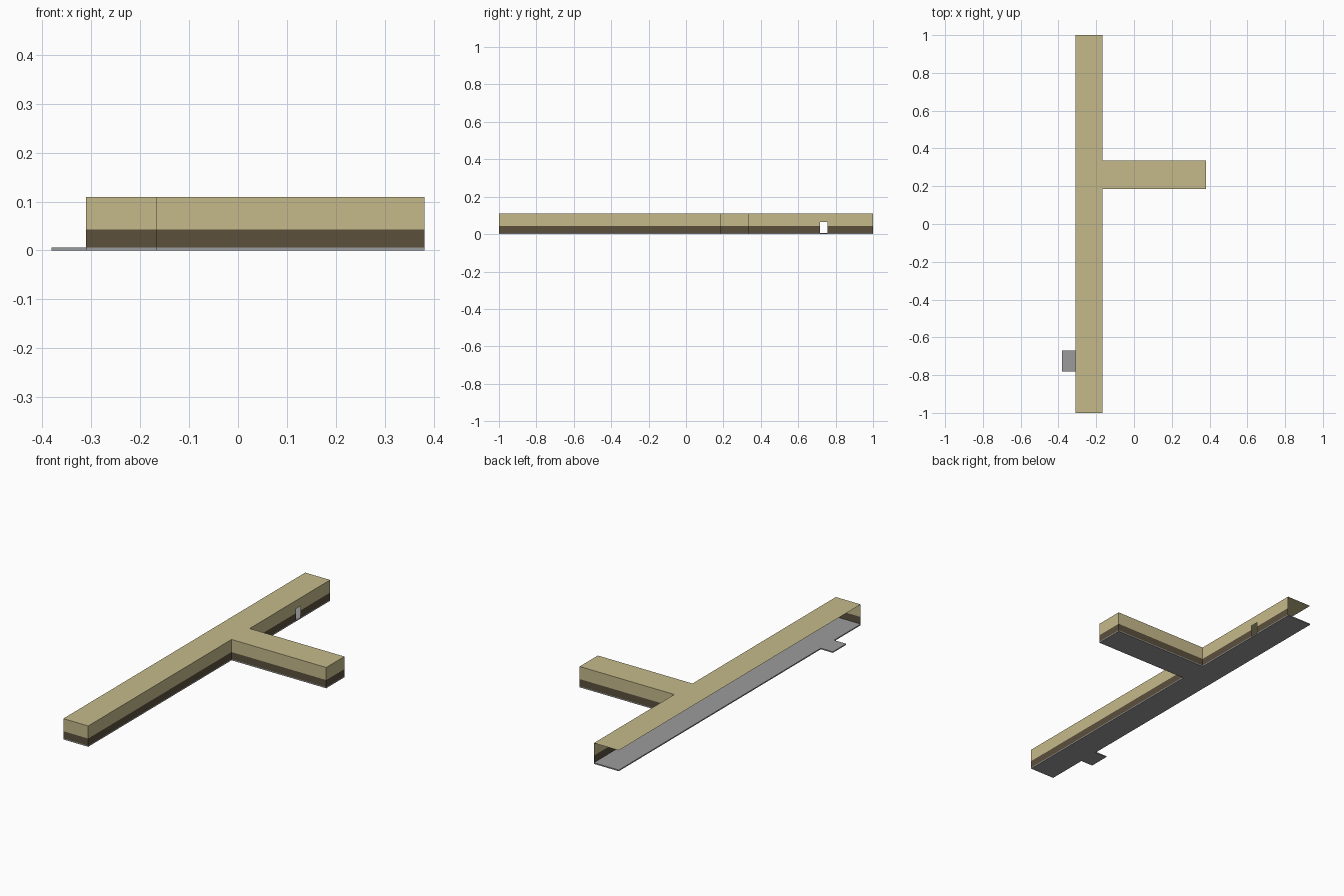
import bpy, bmesh

if "Cube" in bpy.data.objects:
    bpy.data.objects.remove(bpy.data.objects["Cube"])


def material(name, rgb):
    m = bpy.data.materials.new(name)
    m.diffuse_color = (*rgb, 1)
    m.use_nodes = True
    m.node_tree.nodes["Principled BSDF"].inputs["Base Color"].default_value = m.diffuse_color
    return m


WALL = material("sand wall", (0.56, 0.49, 0.26))
DADO = material("dark brown dado", (0.105, 0.08, 0.046))
FLOOR = material("grey floor", (0.33, 0.33, 0.33))

XW, XE, XB = -0.311, -0.167, 0.381      # corridor west, east, branch end
Y0, Y1, YS, YN = -1.0, 1.0, 0.185, 0.335
ZF, ZD, ZH, ZC = 0.006, 0.043, 0.066, 0.109  # floor, dado, hatch top, ceiling
HS, HN = 0.717, 0.757                   # small hatch opening in the east wall
TAB = [(XW, -0.67), (-0.381, -0.67), (-0.381, -0.78), (XW, -0.78)]
PLAN = [(XW, Y0), (XE, Y0), (XE, YS), (XB, YS), (XB, YN), (XE, YN), (XE, Y1), (XW, Y1)]


def finish(name, bm, mats):
    me = bpy.data.meshes.new(name)
    bm.to_mesh(me)
    bm.free()
    for m in mats:
        me.materials.append(m)
    ob = bpy.data.objects.new(name, me)
    bpy.context.collection.objects.link(ob)
    return ob


def slab(name, outline, z, thick, mat):
    bm = bmesh.new()
    f = bm.faces.new([bm.verts.new((x, y, z)) for x, y in outline])
    if thick:
        r = bmesh.ops.extrude_face_region(bm, geom=[f], use_keep_orig=True)
        vs = [g for g in r["geom"] if isinstance(g, bmesh.types.BMVert)]
        bmesh.ops.translate(bm, verts=vs, vec=(0, 0, thick))
        bmesh.ops.recalc_face_normals(bm, faces=bm.faces[:])
    finish(name, bm, [mat])


# T-shaped floor with a small doorstep on the open west side, and the ceiling
slab("floor", PLAN + TAB, 0, ZF, FLOOR)
slab("ceiling", PLAN, ZC, 0, WALL)

# walls: two-tone panels along the plan; west side and north end stay open
bm = bmesh.new()


def panel(a, b, z0, z1):
    f = bm.faces.new([bm.verts.new((*p, z)) for p, z in ((a, z0), (b, z0), (b, z1), (a, z1))])
    f.material_index = 1 if z1 <= ZD else 0


path = PLAN[:6] + [(XE, HS), (XE, HN), (XE, Y1)]
for a, b in zip(path, path[1:]):
    if a == (XE, HS):
        panel(a, b, ZH, ZC)             # lintel above the hatch
    else:
        panel(a, b, ZF, ZD)
        panel(a, b, ZD, ZC)
bmesh.ops.remove_doubles(bm, verts=bm.verts[:], dist=1e-5)
finish("walls", bm, [WALL, DADO])
